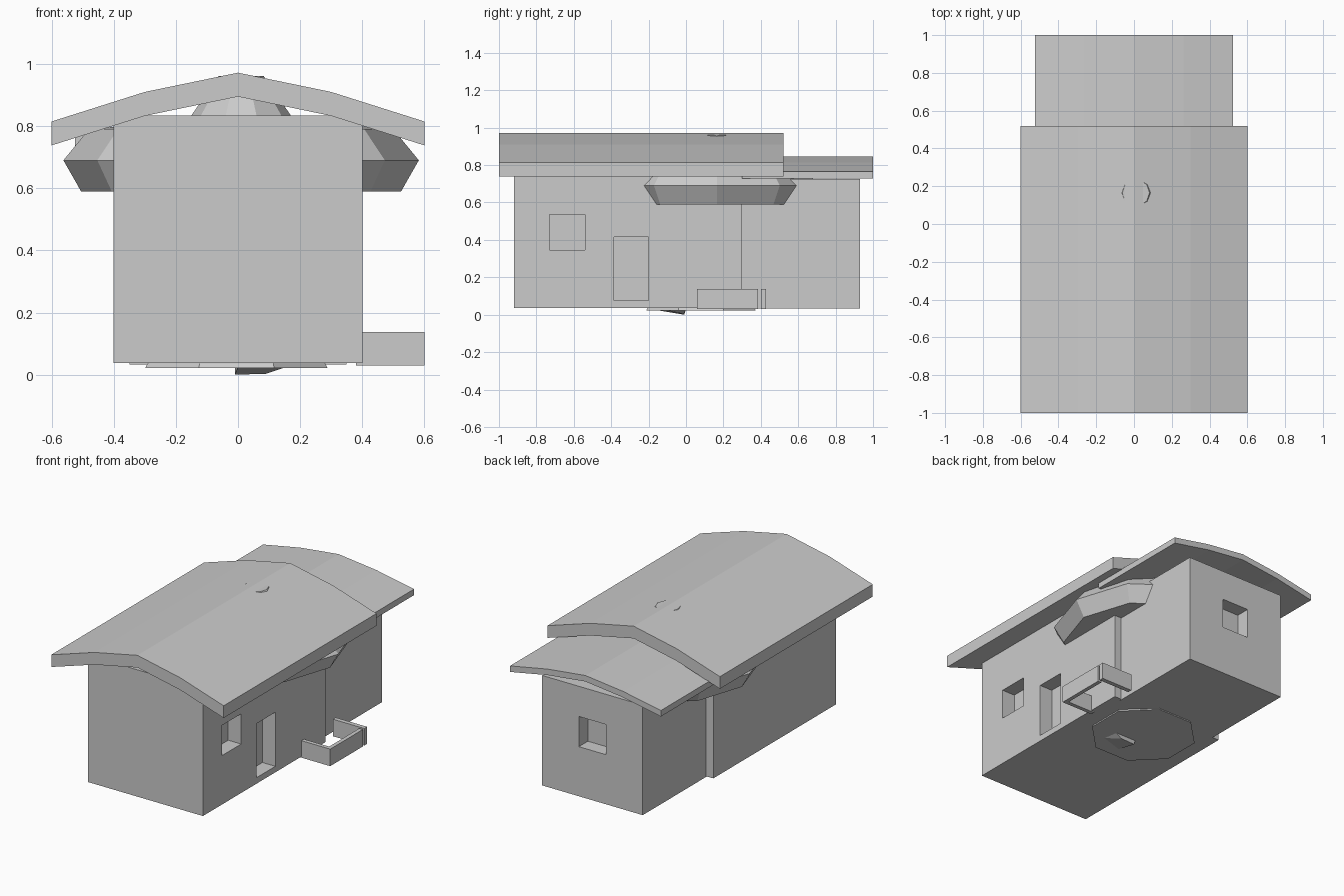
import bpy, math

if "Cube" in bpy.data.objects:
    bpy.data.objects.remove(bpy.data.objects["Cube"])


def mesh_object(name, verts, faces):
    me = bpy.data.meshes.new(name)
    me.from_pydata(verts, [], faces)
    ob = bpy.data.objects.new(name, me)
    bpy.context.collection.objects.link(ob)
    return ob


def box(name, x0, x1, y0, y1, z0, z1):
    v = [(x, y, z) for z in (z0, z1) for x, y in ((x0, y0), (x1, y0), (x1, y1), (x0, y1))]
    f = [(3, 2, 1, 0), (4, 5, 6, 7)] + [(i, (i + 1) % 4, 4 + (i + 1) % 4, 4 + i) for i in range(4)]
    return mesh_object(name, v, f)


def cut(target, name, *dims):
    cutter = box(name, *dims)
    cutter.hide_render = True
    cutter.hide_viewport = True
    cutter.display_type = 'WIRE'
    m = target.modifiers.new(name, 'BOOLEAN')
    m.operation = 'DIFFERENCE'
    m.solver = 'EXACT'
    m.object = cutter


def roof(name, top, thick, y0, y1):
    """Bent roof sheet: half profile mirrored, given thickness, extruded along y."""
    prof = [(-x, z) for x, z in reversed(top[1:])] + top
    loop = prof + [(x, z - thick) for x, z in reversed(prof)]
    n, k = len(loop), len(prof)
    v = [(x, y, z) for y in (y0, y1) for x, z in loop]
    f = [(i, n + i, n + (i + 1) % n, (i + 1) % n) for i in range(n)]
    for i in range(k - 1):
        a, b = n - 1 - i, n - 2 - i
        f += [(i, i + 1, b, a), (n + a, n + b, n + i + 1, n + i)]
    return mesh_object(name, v, f)


def lathe(name, cx, cy, sides, rings, turn=0.0):
    v = []
    for r, z in rings:
        for i in range(sides):
            a = turn + math.tau * i / sides
            v.append((cx + r * math.cos(a), cy + r * math.sin(a), z))
    f = [tuple(reversed(range(sides))), tuple(range(len(v) - sides, len(v)))]
    for k in range(len(rings) - 1):
        for i in range(sides):
            j = (i + 1) % sides
            f.append((k * sides + i, k * sides + j, (k + 1) * sides + j, (k + 1) * sides + i))
    return mesh_object(name, v, f)


# main hall and narrower rear room
hall = box("main_hall", -0.40, 0.40, -0.92, 0.30, 0.037, 0.835)
rear = box("rear_room", -0.35, 0.35, 0.29, 0.93, 0.033, 0.725)

# recessed window and door in the right wall, window in the back wall
cut(hall, "side_window_cutter", 0.31, 0.50, -0.73, -0.54, 0.345, 0.535)
cut(hall, "door_cutter", 0.31, 0.50, -0.385, -0.20, 0.075, 0.415)
cut(rear, "back_window_cutter", -0.095, 0.095, 0.84, 1.05, 0.345, 0.535)

# bent roofs
roof("main_roof", [(0, 0.972), (0.30, 0.91), (0.60, 0.815)], 0.077, -1.0, 0.52)
roof("rear_roof", [(0, 0.845), (0.263, 0.815), (0.525, 0.765)], 0.038, 0.30, 1.0)

# faceted crown that pokes out below the eaves and through the roof
lathe("crown", 0.01, 0.165, 10,
      [(0.515, 0.59), (0.572, 0.69), (0.49, 0.79), (0.17, 0.82), (0.072, 0.962)])

# trunk whose flared foot shows under the floor
lathe("trunk", -0.005, 0.08, 8,
      [(0.317, 0.022), (0.31, 0.036), (0.18, 0.12), (0.12, 0.59)], math.pi / 8)

# small root tip, the lowest point
mesh_object("root_tip",
            [(-0.01, -0.01, 0.0), (0.09, -0.01, 0.003), (0.15, -0.10, 0.023),
             (0.0, -0.16, 0.025), (-0.01, 0.0, 0.03), (0.15, 0.0, 0.03)],
            [(0, 3, 2, 1), (0, 4, 3), (1, 2, 5), (0, 1, 5, 4), (2, 3, 4, 5)])

# low open frame beside the right wall
box("frame_front", 0.38, 0.60, 0.06, 0.085, 0.03, 0.137)
box("frame_side", 0.575, 0.60, 0.085, 0.385, 0.03, 0.137)
box("frame_back", 0.38, 0.60, 0.40, 0.428, 0.03, 0.137)
